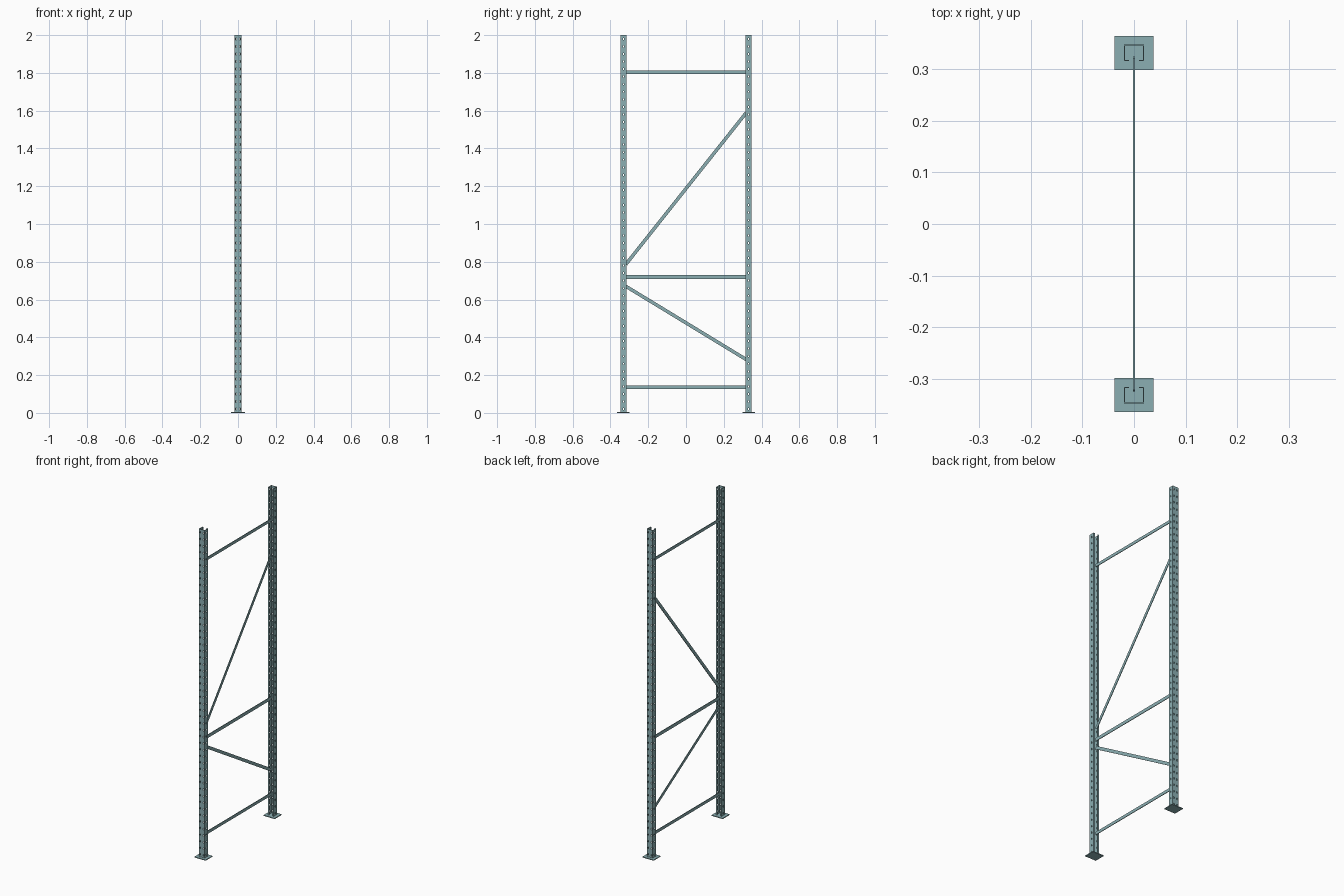
import bpy, bmesh, math
from mathutils import Vector, Matrix

if "Cube" in bpy.data.objects:
    bpy.data.objects.remove(bpy.data.objects["Cube"])

paint = bpy.data.materials.new("teal_grey_paint")
paint.diffuse_color = (0.26, 0.43, 0.45, 1)
paint.use_nodes = True
paint.node_tree.nodes["Principled BSDF"].inputs["Base Color"].default_value = paint.diffuse_color

W, Y_OUT, Y_IN, LIP = 0.0195, 0.348, 0.316, 0.010   # channel section
SHEET = 0.0022                                      # sheet thickness
BASE, TOP, PITCH, HOLE = 0.005, 2.0, 0.04, 0.010    # slot rows


def finish(bm, name):
    bmesh.ops.recalc_face_normals(bm, faces=bm.faces)
    mesh = bpy.data.meshes.new(name)
    bm.to_mesh(mesh)
    bm.free()
    mesh.materials.append(paint)
    obj = bpy.data.objects.new(name, mesh)
    bpy.context.collection.objects.link(obj)
    return obj


def box(name, size, matrix):
    bm = bmesh.new()
    bmesh.ops.create_cube(bm, size=1, matrix=matrix @ Matrix.Diagonal((*size, 1)))
    return finish(bm, name)


def post(name, side):
    """Open channel facing the middle, with punched slots in the web and flanges."""
    mid, h = (Y_OUT + Y_IN) / 2, 0.0028
    half = [(LIP, Y_IN), (W, Y_IN), (W, mid - h), (W, mid + h), (W, Y_OUT),
            (0.0135, Y_OUT), (0.0085, Y_OUT)]
    path = half + [(-x, y) for x, y in reversed(half)]
    slots = {2, 5, 7, 10}                           # punched strips of the section
    levels = [BASE]
    for i in range(round(TOP / PITCH)):
        z = (i + 0.5) * PITCH
        levels += [z - HOLE / 2, z + HOLE / 2]
    levels.append(TOP)
    bm = bmesh.new()
    rows = [[bm.verts.new((x, y * side, z)) for x, y in path] for z in levels]
    for r in range(len(rows) - 1):
        for c in range(len(path) - 1):
            if r % 2 and c in slots:
                continue
            bm.faces.new((rows[r][c], rows[r][c + 1], rows[r + 1][c + 1], rows[r + 1][c]))
    obj = finish(bm, name)
    # orient the sheet outward so the thickness grows inward
    mesh = obj.data
    web = max(mesh.polygons, key=lambda p: p.center.y * side)
    if web.normal.y * side < 0:
        mesh.flip_normals()
    mod = obj.modifiers.new("sheet", 'SOLIDIFY')
    mod.thickness, mod.offset, mod.use_even_offset = SHEET, -1, True


def brace(name, z0, z1, reach, height):
    """Flat bar between the two posts in the x = 0 plane."""
    a, b = Vector((0, -reach, z0)), Vector((0, reach, z1))
    d = b - a
    turn = Matrix.Rotation(math.atan2(d.z, d.y), 4, 'X')
    box(name, (0.0036, d.length, height), Matrix.Translation((a + b) / 2) @ turn)


for label, side in (("front", -1), ("back", 1)):
    post(label + "_post", side)
    box(label + "_foot_plate", (0.075, 0.066, BASE),
        Matrix.Translation((0, side * 0.332, BASE / 2)))

brace("bottom_brace", 0.136, 0.136, 0.322, 0.018)
brace("middle_brace", 0.72, 0.72, 0.322, 0.02)
brace("top_brace", 1.804, 1.804, 0.322, 0.018)
brace("lower_diagonal", 0.67, 0.283, 0.318, 0.018)
brace("upper_diagonal", 0.787, 1.588, 0.318, 0.018)
